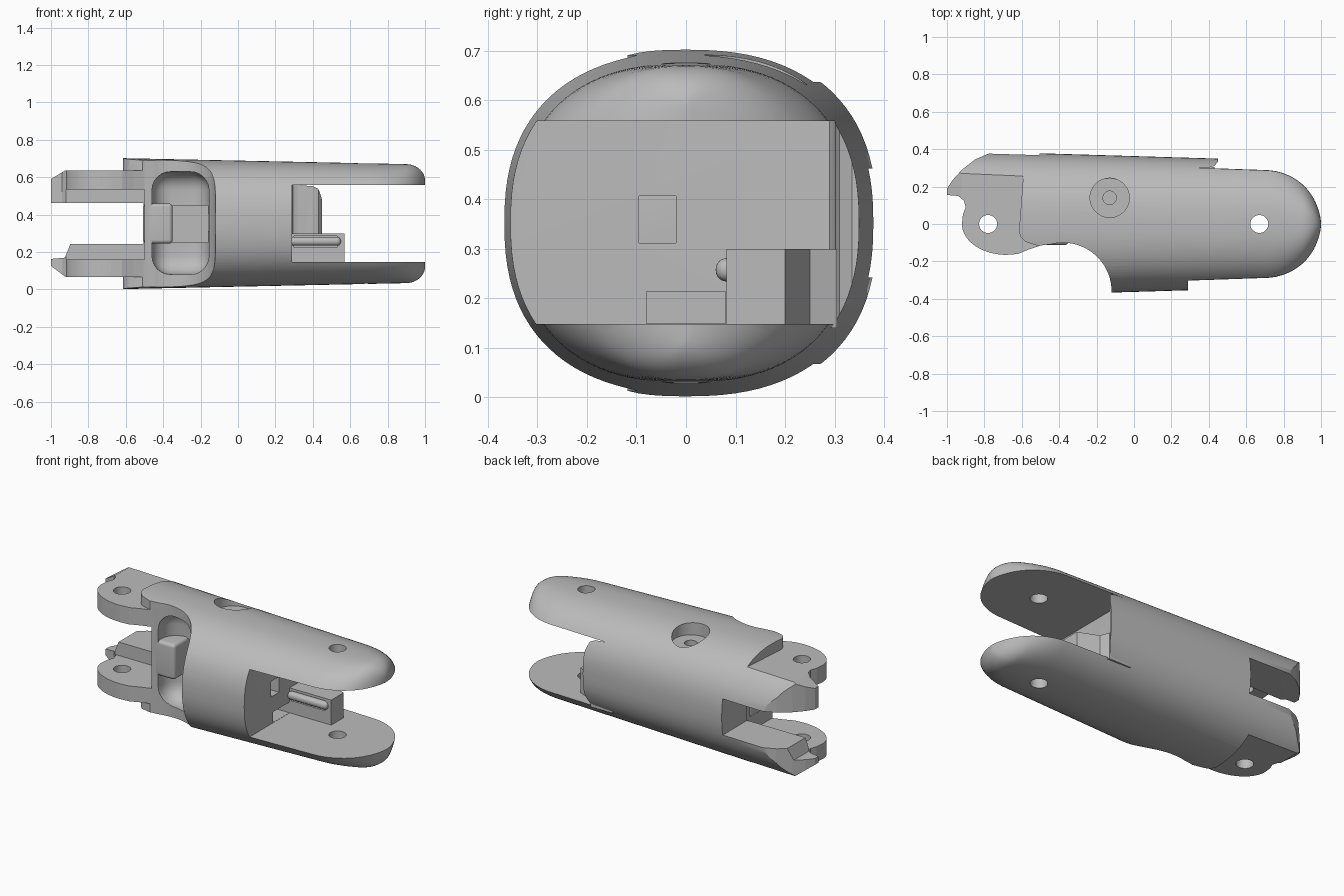
import bpy, bmesh, math
from mathutils import Vector, Matrix

old = bpy.data.objects.get("Cube")
if old:
    bpy.data.objects.remove(old, do_unlink=True)

grey = bpy.data.materials.new("light grey metal")
grey.use_nodes = True
grey.diffuse_color = (0.5, 0.5, 0.5, 1)
grey.node_tree.nodes["Principled BSDF"].inputs["Base Color"].default_value = (0.5, 0.5, 0.5, 1)
MID = 0.352


def make(name, bm):
    bmesh.ops.recalc_face_normals(bm, faces=bm.faces)
    bmesh.ops.triangulate(bm, faces=bm.faces)
    mesh = bpy.data.meshes.new(name)
    bm.to_mesh(mesh)
    bm.free()
    mesh.materials.append(grey)
    ob = bpy.data.objects.new(name, mesh)
    bpy.context.collection.objects.link(ob)
    return ob


def prism(name, pts, low, high, axis="z"):
    """Extrude a 2D outline along z (points are x, y) or y (points are x, z)."""
    bm = bmesh.new()
    place = (lambda p, h: (p[0], p[1], h)) if axis == "z" else (lambda p, h: (p[0], h, p[1]))
    face = bm.faces.new([bm.verts.new(place(p, low)) for p in pts])
    out = bmesh.ops.extrude_face_region(bm, geom=[face], use_keep_orig=True)
    shift = Vector(place((0, 0), high - low))
    bmesh.ops.translate(bm, vec=shift, verts=[v for v in out["geom"] if isinstance(v, bmesh.types.BMVert)])
    return make(name, bm)


def box(name, low, high, bevel=0.0):
    bm = bmesh.new()
    low, high = Vector(low), Vector(high)
    bmesh.ops.create_cube(bm, size=1, matrix=Matrix.Translation((low + high) / 2) @ Matrix.Diagonal((*(high - low), 1)))
    if bevel:
        bmesh.ops.bevel(bm, geom=bm.edges[:], offset=bevel, segments=6, profile=0.5, affect="EDGES")
    return make(name, bm)


def arc(cx, cy, rx, ry, start, end, n=20):
    angles = [math.radians(start + (end - start) * i / n) for i in range(n + 1)]
    return [(cx + rx * math.cos(a), cy + ry * math.sin(a)) for a in angles]


def disc(name, x, y, r, low, high):
    return prism(name, arc(x, y, r, r, 0, 352.5, 47), low, high)


def measure(mesh):
    """Volume, lowest corner and highest corner."""
    bm = bmesh.new()
    bm.from_mesh(mesh)
    volume = bm.calc_volume(signed=True)
    bm.free()
    spans = [[v.co[k] for v in mesh.vertices] or [9] for k in range(3)]
    return volume, [min(s) for s in spans], [max(s) for s in spans]


def combine(ob, tool, op="DIFFERENCE"):
    """Apply one boolean with the first solver that gives a sound solid."""
    volume, low, high = measure(ob.data)
    mod = ob.modifiers.new("shape", "BOOLEAN")
    mod.operation, mod.object = op, tool
    for solver in ("MANIFOLD", "EXACT", "FLOAT"):
        mod.solver = solver
        bpy.context.view_layer.update()
        graph = bpy.context.evaluated_depsgraph_get()
        mesh = bpy.data.meshes.new_from_object(ob.evaluated_get(graph))
        new_volume, new_low, new_high = measure(mesh)
        inside = all(a > b - 0.001 for a, b in zip(new_low, low)) and all(a < b + 0.001 for a, b in zip(new_high, high))
        if inside and 0.4 * volume < new_volume < volume - 1e-6:
            ob.modifiers.clear()
            bm = bmesh.new()
            bm.from_mesh(mesh)
            bmesh.ops.triangulate(bm, faces=bm.faces)
            bm.to_mesh(mesh)
            bm.free()
            ob.data = mesh
            break
    ob.modifiers.clear()
    bpy.data.objects.remove(tool, do_unlink=True)


def section(x, count=96, power=2 / 2.4):
    """Rounded oval cross-section, tapering and closing to a dome at the far end."""
    wide, tall = 0.363 - 0.03 * x, 0.337 - 0.021 * x
    if x > 0.71:
        wide *= math.sqrt(max(0.004, 1 - ((x - 0.71) / 0.29) ** 2))
    if x > 0.9:
        tall -= 0.085 * (1 - math.sqrt(max(0, 1 - ((x - 0.9) / 0.1) ** 2)))
    for i in range(count):
        a = math.tau * i / count
        c, s = math.cos(a), math.sin(a)
        yield (x, wide * math.copysign(abs(c) ** power, c), MID + tall * math.copysign(abs(s) ** power, s))


# Main oval body
bm = bmesh.new()
stations = [-1.05, -0.6, -0.2, 0.2, 0.5, 0.71]
stations += [0.71 + 0.29 * math.sin(math.radians(5 * i)) for i in range(1, 19)]
rings = [[bm.verts.new(p) for p in section(x)] for x in stations]
for a, b in zip(rings, rings[1:]):
    for i in range(len(a)):
        j = (i + 1) % len(a)
        bm.faces.new((a[i], a[j], b[j], b[i]))
bm.faces.new(rings[0])
bm.faces.new(rings[-1])
body = make("link_body", bm)

# Plan outline: hooked rear lug, concave underside and straight far end
outline = [(-0.5, 0.5), (-0.78, 0.375), (-0.85, 0.345), (-0.92, 0.29), (-0.97, 0.235), (-1, 0.19), (-1, 0.155),
           (-0.94, 0.15), (-0.91, 0.125), (-0.9, 0.09), (-0.915, 0.05)]
outline += arc(-0.68, 0, 0.24, 0.165, 180, 270)
outline += [(-0.62, -0.16), (-0.56, -0.135), (-0.5, -0.115)]
outline += arc(-0.38, -0.36, 0.26, 0.26, 105, 0)
outline += [(-0.12, -0.5), (1.1, -0.5), (1.1, 0.5)]
combine(body, prism("outline", outline, -0.2, 0.9), "INTERSECT")

# Flat recessed faces on the rear lugs, with sloped tips
lug = [(-1.2, 0.285), (-0.59, 0.285), (-0.615, -0.04), (-0.605, -0.07), (-0.58, -0.095), (-0.51, -0.118),
       (-0.5, -0.3), (-1.2, -0.3)]
combine(body, prism("upper_flat", lug, 0.637, 0.9))
combine(body, prism("lower_flat", lug, -0.2, 0.067))
combine(body, prism("upper_tip", [(-0.918, 0.64), (-0.918, 0.9), (-1.1, 0.9), (-1.1, 0.53)], -0.52, 0.52, "y"))
combine(body, prism("lower_tip", [(-0.918, 0.064), (-0.918, -0.2), (-1.1, -0.2), (-1.1, 0.2)], -0.52, 0.52, "y"))

# Rear fork: wide gap in front, narrow gap behind
combine(body, box("rear_gap", (-1.2, -0.31, 0.16), (-0.5, 0.133, 0.535)))
combine(body, box("rear_slot", (-1.22, -0.4, 0.242), (-0.505, 0.53, 0.462)))
combine(body, prism("lower_notch", [(-1.15, 0.15), (-0.925, 0.17), (-0.89, 0.26), (-1.15, 0.27)], -0.45, 0.55, "y"))

# Far fork gap, leaving a thin shell at the back
gap = [(0.29, -0.5), (1.2, -0.5), (1.2, 0.5), (0.452, 0.5), (0.45, 0.335), (0.43, 0.31), (0.4, 0.302),
       (0.32, 0.3), (0.295, 0.29), (0.29, 0.27)]
combine(body, prism("far_gap", gap, 0.148, 0.558))

# Scooped recess on the underside, with a tunnel to the far fork
combine(body, box("recess", (-0.46, -0.6, 0.08), (-0.155, 0.02, 0.63), 0.1))
combine(body, box("recess_core", (-0.36, -0.2, 0.25), (-0.16, 0.1, 0.45)))
combine(body, box("tunnel", (-0.3, -0.095, 0.312), (0.4, -0.02, 0.407)))
combine(body, box("floor_notch", (0.12, -0.08, 0.149), (0.4, 0.08, 0.214)))

# Pin holes and the screw recess
for x in (-0.78, 0.67):
    combine(body, disc("pin_hole", x, 0, 0.048, -0.2, 0.9))
combine(body, disc("screw_recess", -0.13, 0.14, 0.105, 0.615, 0.9))
combine(body, disc("screw_hole", -0.13, 0.14, 0.036, 0.53, 0.9))

# Web at the rear fork, stop block and guide rod in the far fork
web = box("rear_web", (-0.508, -0.112, 0.245), (-0.35, 0.11, 0.46), 0.02)
stop = prism("stop_block", [(0.28, 0.082), (0.57, 0.082), (0.57, 0.2), (0.45, 0.25), (0.43, 0.305), (0.28, 0.305)],
             0.14, 0.3)
combine(stop, box("stop_groove", (0.3, 0.0, 0.225), (0.53, 0.11, 0.285)))
rod = box("guide_rod", (0.28, 0.06, 0.234), (0.55, 0.135, 0.281), 0.022)

for ob in (body, web, stop, rod):
    bpy.ops.object.select_all(action="DESELECT")
    ob.select_set(True)
    bpy.context.view_layer.objects.active = ob
    bpy.ops.object.shade_smooth_by_angle(angle=math.radians(30))
